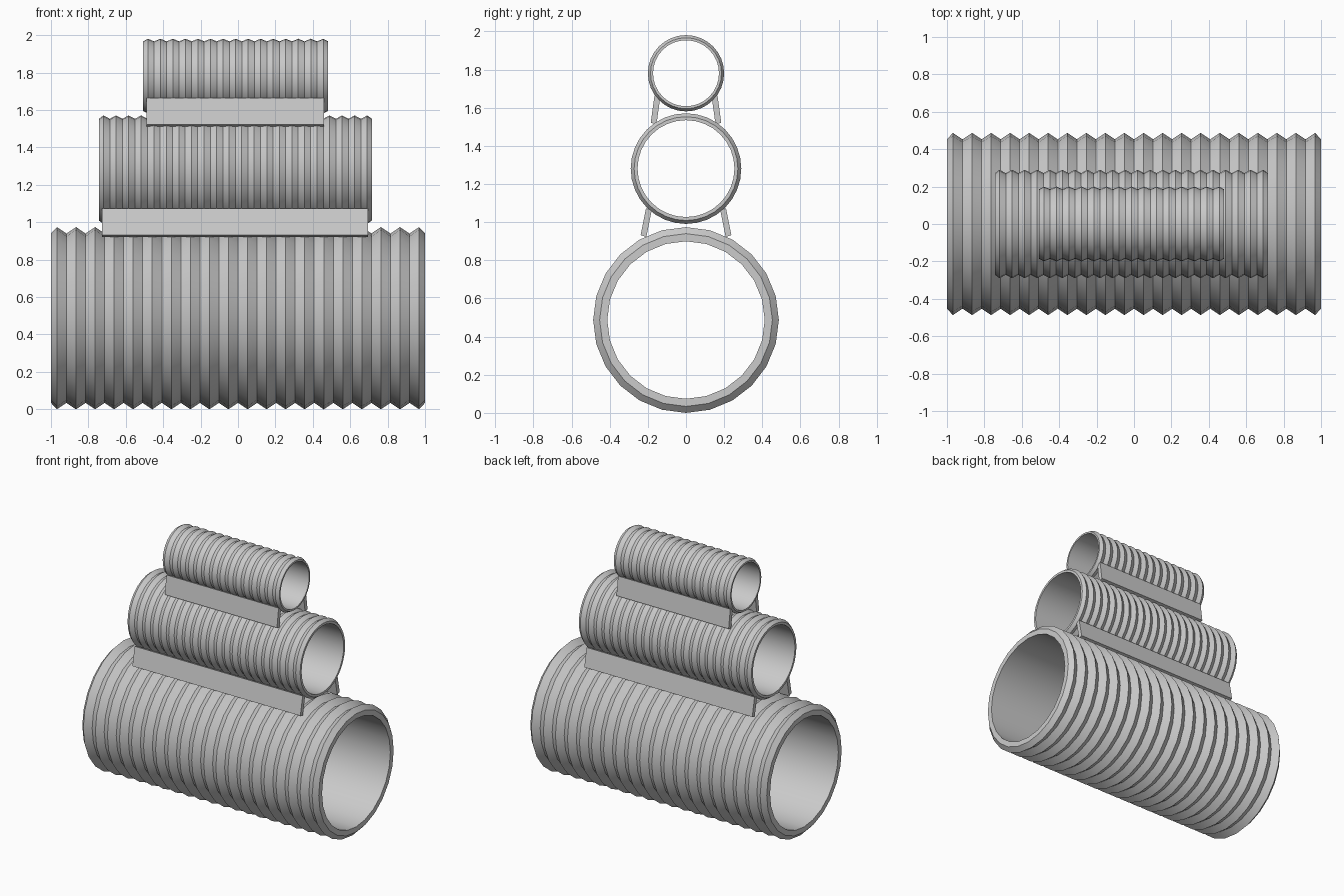
import bpy, bmesh
from math import sin, cos, tau, radians

if "Cube" in bpy.data.objects:
    bpy.data.objects.remove(bpy.data.objects["Cube"], do_unlink=True)

grey = bpy.data.materials.new("pipe_grey")
grey.use_nodes = True
colour = (0.6, 0.6, 0.6, 1)
grey.diffuse_color = colour
grey.node_tree.nodes["Principled BSDF"].inputs["Base Color"].default_value = colour


def finish(name, bm):
    bmesh.ops.recalc_face_normals(bm, faces=bm.faces)
    mesh = bpy.data.meshes.new(name)
    bm.to_mesh(mesh)
    bm.free()
    mesh.materials.append(grey)
    obj = bpy.data.objects.new(name, mesh)
    bpy.context.collection.objects.link(obj)
    return obj


def ribbed_pipe(name, x0, x1, z, peak, valley, bore, ribs, lip, sides):
    """Closed zigzag wall profile revolved around the x axis."""
    pitch = (x1 - x0 - 2 * lip) / (ribs - 1)
    profile = [(x0, bore), (x0, valley)]
    for i in range(ribs):
        x = x0 + lip + i * pitch
        profile.append((x, peak))
        if i < ribs - 1:
            profile.append((x + pitch / 2, valley))
    profile += [(x1, valley), (x1, bore)]

    bm = bmesh.new()
    rings = [[bm.verts.new((x, r * sin(tau * k / sides), z + r * cos(tau * k / sides)))
              for k in range(sides)] for x, r in profile]
    for a, b in zip(rings, rings[1:] + rings[:1]):
        for k in range(sides):
            n = (k + 1) % sides
            bm.faces.new((a[k], a[n], b[n], b[k]))
    obj = finish(name, bm)
    bpy.ops.object.select_all(action='DESELECT')
    obj.select_set(True)
    bpy.context.view_layer.objects.active = obj
    bpy.ops.object.shade_smooth_by_angle(angle=radians(25))


def side_rails(name, x0, x1, low, high, y_low, y_high, thick):
    """Mirrored pair of leaning plates that hold one pipe on the next."""
    for side, sign in (("left_side", -1), ("right_side", 1)):
        bm = bmesh.new()
        section = [(y_low, low + 0.01), (y_low - thick, low),
                   (y_high - thick, high - 0.01), (y_high, high)]
        ends = [[bm.verts.new((x, sign * y, z)) for y, z in section] for x in (x0, x1)]
        bm.faces.new(ends[0])
        bm.faces.new(ends[1])
        for k in range(4):
            n = (k + 1) % 4
            bm.faces.new((ends[0][k], ends[0][n], ends[1][n], ends[1][k]))
        finish(f"{name}_{'front' if sign < 0 else 'back'}", bm)


# Three stacked corrugated pipes
ribbed_pipe("large_pipe", -1, 1, 0.487, 0.487, 0.453, 0.413, 20, 0.032, 24)
ribbed_pipe("middle_pipe", -0.744, 0.716, 1.281, 0.29, 0.272, 0.254, 22, 0.025, 32)
ribbed_pipe("small_pipe", -0.507, 0.481, 1.781, 0.2, 0.186, 0.173, 15, 0.025, 32)

# Rails between the pipes
side_rails("lower_rail", -0.727, 0.694, 0.922, 1.073, 0.238, 0.21, 0.03)
side_rails("upper_rail", -0.49, 0.459, 1.512, 1.665, 0.185, 0.165, 0.03)
